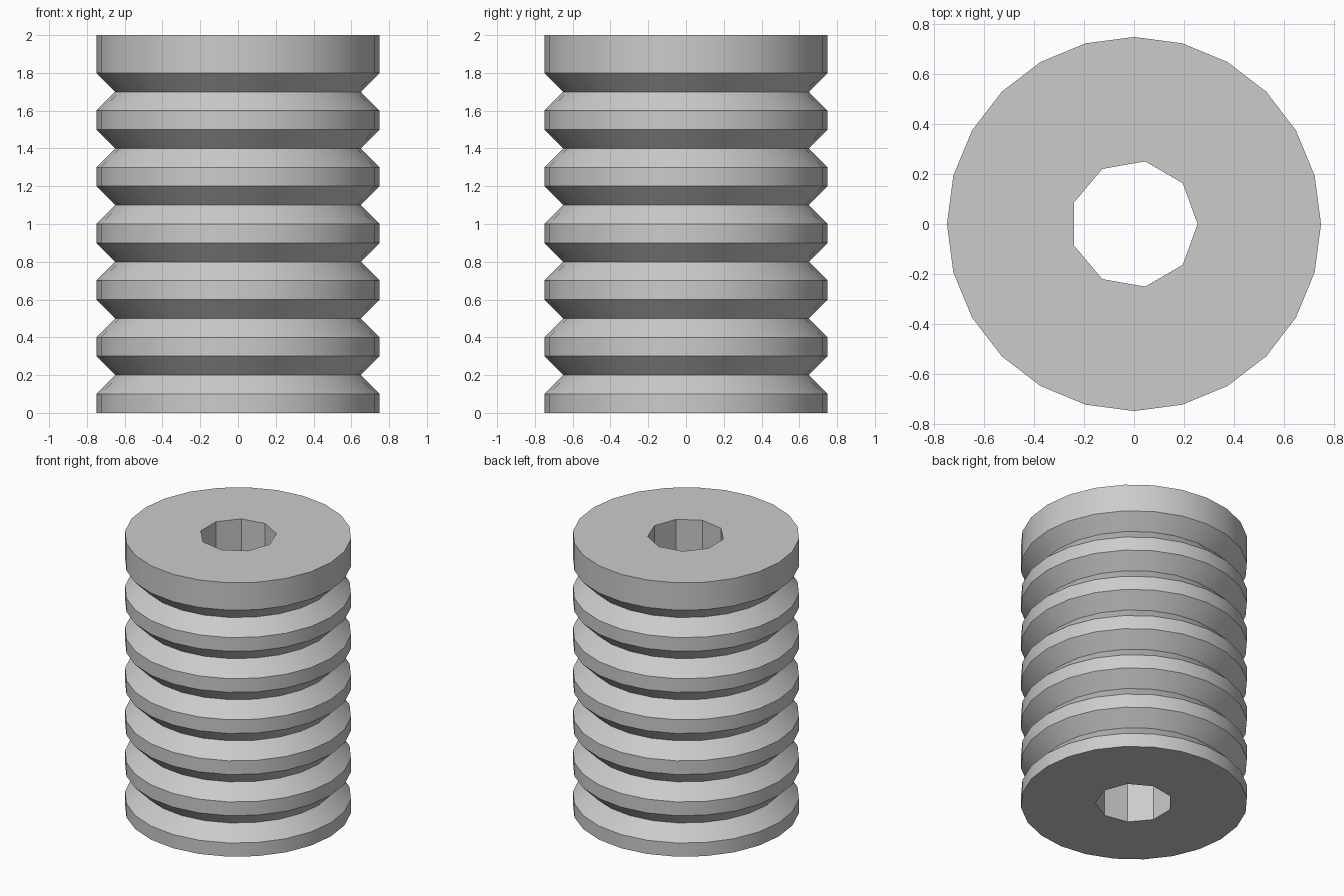
import bpy
import bmesh
from math import cos, sin, tau, radians

cube = bpy.data.objects.get("Cube")
if cube:
    bpy.data.objects.remove(cube, do_unlink=True)

OUTER, GROOVE, BORE, HEIGHT = 0.75, 0.65, 0.255, 2.0


def make_material(name, colour):
    mat = bpy.data.materials.new(name)
    mat.use_nodes = True
    mat.diffuse_color = colour
    mat.node_tree.nodes["Principled BSDF"].inputs["Base Color"].default_value = colour
    return mat


def add_wall(bm, profile, sides):
    """Sweep (radius, height) points round z; return the bottom and top edge loops."""
    rings = [[bm.verts.new((r * cos(tau * i / sides), r * sin(tau * i / sides), z))
              for i in range(sides)] for r, z in profile]
    for low, high in zip(rings, rings[1:]):
        for i in range(sides):
            j = (i + 1) % sides
            bm.faces.new((low[i], low[j], high[j], high[i]))
    return [[bm.edges.get((ring[i - 1], ring[i])) for i in range(sides)]
            for ring in (rings[0], rings[-1])]


# Grooved outside: six V grooves between flat ribs
profile = [(OUTER, 0)]
for n in range(6):
    z = 0.2 + 0.3 * n
    profile += [(OUTER, z - 0.1), (GROOVE, z), (OUTER, z + 0.1)]
profile.append((OUTER, HEIGHT))

bm = bmesh.new()
outside = add_wall(bm, profile, 24)

# Nine-sided bore through the middle
bore = add_wall(bm, [(BORE, 0), (BORE, HEIGHT)], 9)

# Flat end rings
for outer_loop, bore_loop in zip(outside, bore):
    bmesh.ops.triangle_fill(bm, use_beauty=True, edges=outer_loop + bore_loop)
bmesh.ops.recalc_face_normals(bm, faces=bm.faces)

mesh = bpy.data.meshes.new("grooved_sleeve")
bm.to_mesh(mesh)
bm.free()
sleeve = bpy.data.objects.new("grooved_sleeve", mesh)
bpy.context.collection.objects.link(sleeve)
mesh.materials.append(make_material("plain grey", (0.6, 0.6, 0.6, 1)))

# Smooth round the outside, crisp at ribs and bore
bpy.ops.object.select_all(action='DESELECT')
sleeve.select_set(True)
bpy.context.view_layer.objects.active = sleeve
bpy.ops.object.shade_smooth_by_angle(angle=radians(30))
